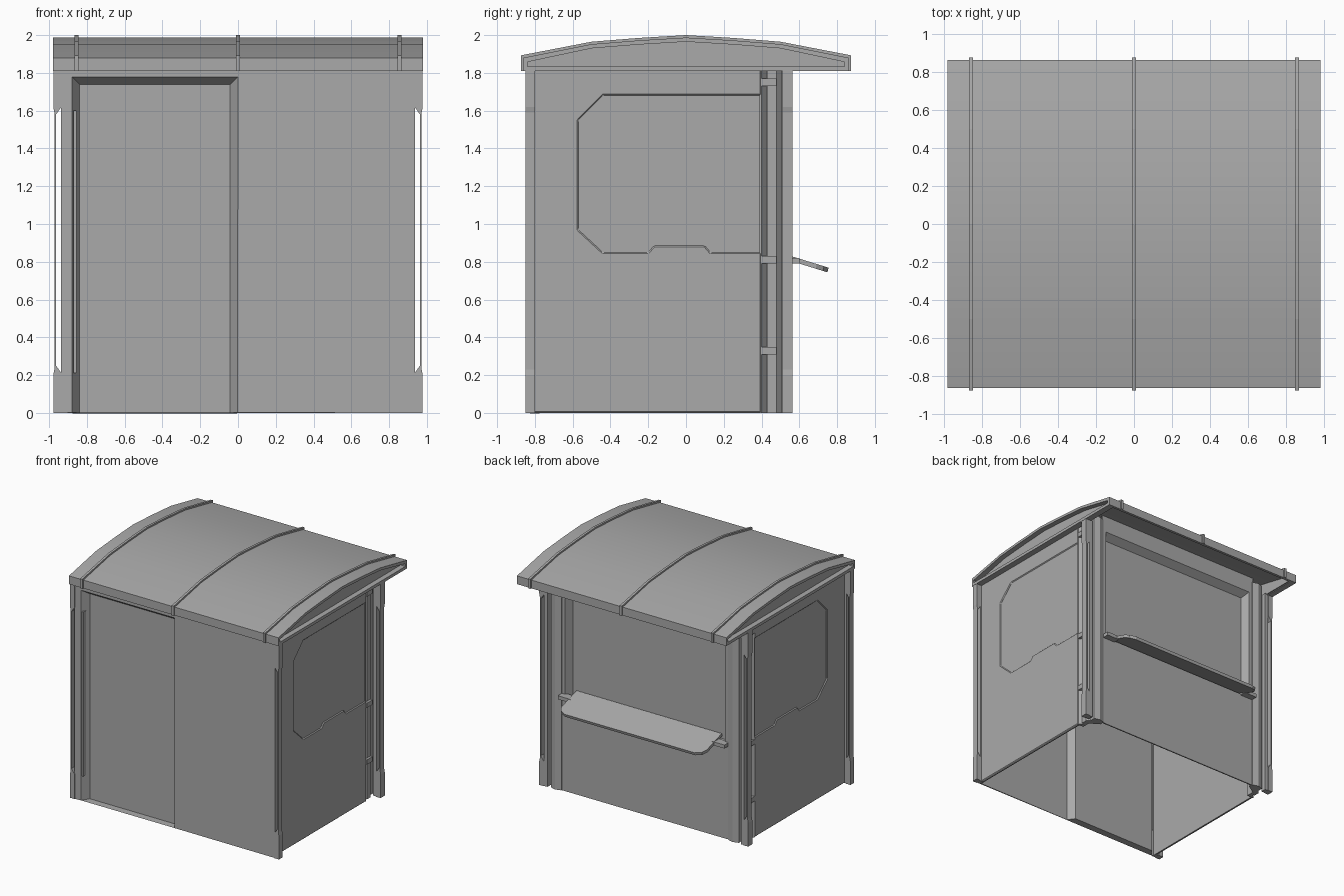
import bpy, bmesh
from mathutils import Vector

if "Cube" in bpy.data.objects:
    bpy.data.objects.remove(bpy.data.objects["Cube"], do_unlink=True)

grey = bpy.data.materials.new("plain_grey")
grey.use_nodes = True
GREY = (0.4, 0.4, 0.4, 1)
grey.diffuse_color = GREY
grey.node_tree.nodes["Principled BSDF"].inputs["Base Color"].default_value = GREY


def finish(name, bm):
    mesh = bpy.data.meshes.new(name)
    bm.to_mesh(mesh)
    bm.free()
    mesh.materials.append(grey)
    ob = bpy.data.objects.new(name, mesh)
    bpy.context.collection.objects.link(ob)
    return ob


def prism(name, points, axis, lo, hi):
    """Extrude a 2D outline along an axis from lo to hi."""
    place = {"x": lambda a, b: (lo, a, b),
             "y": lambda a, b: (a, lo, b),
             "z": lambda a, b: (a, b, lo)}[axis]
    step = Vector([(hi - lo) * (axis == k) for k in "xyz"])
    bm = bmesh.new()
    face = bm.faces.new([bm.verts.new(place(a, b)) for a, b in points])
    out = bmesh.ops.extrude_face_region(bm, geom=[face])
    bmesh.ops.translate(bm, vec=step,
                        verts=[v for v in out["geom"] if isinstance(v, bmesh.types.BMVert)])
    bmesh.ops.recalc_face_normals(bm, faces=bm.faces)
    return finish(name, bm)


def box(name, x, y, z):
    return prism(name, [(x[0], y[0]), (x[1], y[0]), (x[1], y[1]), (x[0], y[1])], "z", *z)


def mirrored(points, side):
    return [(side * a, b) for a, b in points]


def recessed_wall(name, y, depth, outer, hole, inner):
    """Sheet wall with a sloped recess; rectangles are (x0, x1, z0, z1)."""
    bm = bmesh.new()

    def ring(r, at):
        return [bm.verts.new((r[i], at, r[j])) for i, j in ((0, 2), (1, 2), (1, 3), (0, 3))]
    rings = [ring(outer, y), ring(hole, y), ring(inner, y + depth)]
    for a, b in zip(rings, rings[1:]):
        for i in range(4):
            j = (i + 1) % 4
            f = bm.faces.new((a[i], a[j], b[j], b[i]))
            if f.calc_area() < 1e-6:
                bm.faces.remove(f)
    bm.faces.new(rings[2])
    ob = finish(name, bm)
    sheet = ob.modifiers.new("thickness", "SOLIDIFY")
    sheet.thickness = 0.01
    sheet.offset = 0
    return ob


def smooth(ob):
    bpy.ops.object.select_all(action="DESELECT")
    ob.select_set(True)
    bpy.context.view_layer.objects.active = ob
    bpy.ops.object.shade_smooth_by_angle(angle=0.5)


# Front wall with door recess, back wall with window recess
recessed_wall("front_wall_and_door", -0.84, 0.06, (-0.92, 0.92, 0, 1.87),
              (-0.88, 0, 0, 1.78), (-0.84, -0.04, 0, 1.74))
recessed_wall("back_wall_and_window", 0.54, -0.06, (-0.79, 0.79, 0, 1.92),
              (-0.75, 0.75, 0.8, 1.78), (-0.72, 0.72, 0.8, 1.74))
box("door_rail", (-0.87, -0.855), (-0.845, -0.8), (0.21, 1.6))

# Side wall facing: border around a recessed panel with clipped corners
border = [(0.4, 0), (0.4, 0.85), (0.13, 0.85), (0.1, 0.885), (-0.17, 0.885),
          (-0.2, 0.85), (-0.44, 0.85), (-0.57, 0.97), (-0.57, 1.55), (-0.44, 1.68),
          (0.4, 1.68), (0.4, 1.83), (-0.82, 1.83), (-0.82, 0)]

# Corner post handle in x and z, rear pillar footprint in x and y
handle = [(0.935, 0), (0.978, 0), (0.978, 0.2), (0.972, 0.23), (0.972, 1.59), (0.978, 1.62),
          (0.978, 1.82), (0.935, 1.82), (0.935, 1.62), (0.963, 1.58), (0.963, 0.25), (0.935, 0.21)]
pillar = [(0.92, 0.39), (0.92, 0.4), (0.885, 0.43), (0.905, 0.43), (0.905, 0.48), (0.88, 0.505),
          (0.88, 0.55), (0.83, 0.565), (0.78, 0.55), (0.78, 0.51), (0.86, 0.46), (0.86, 0.39)]

# Arched roof section, offset outwards for the ribs
def arch(grow, drop):
    half = [(0.86 + grow, drop), (0.86 + grow, 1.88 + grow), (0.5, 1.952 + grow),
            (0.25, 1.972 + grow), (0, 1.987 + grow)]
    return half + [(-a, b) for a, b in half[-2::-1]]


for side, word in ((1, "left"), (-1, "right")):
    box(word + "_side_panel", sorted((side * 0.9, side * 0.91)), (-0.83, 0.4), (0, 1.85))
    plate = prism(word + "_side_border", border, "x", side * 0.908, side * 0.922)
    bevel = plate.modifiers.new("edge", "BEVEL")
    bevel.width = 0.01
    bevel.segments = 1
    prism(word + "_rear_pillar", mirrored(pillar, side), "z", 0, 1.88)
    for z in (0.31, 0.79, 1.73):
        box(word + "_hinge", sorted((side * 0.88, side * 0.925)), (0.4, 0.48), (z, z + 0.04))
    for place, y0, y1 in (("front", -0.85, -0.8), ("rear", 0.51, 0.565)):
        prism(f"{word}_{place}_handle", mirrored(handle, side), "y", y0, y1)
        box(f"{word}_{place}_post", sorted((side * 0.905, side * 0.937)),
            (y0 + 0.005, y1 - 0.005), (0, 1.82))
    # Recessed gable and the rail below it
    prism(word + "_gable", arch(-0.015, 1.815), "x", side * 0.92, side * 0.935)
    box(word + "_gable_rail", sorted((side * 0.93, side * 0.98)), (-0.86, 0.86), (1.81, 1.835))
    box(word + "_shelf_bracket", sorted((side * 0.66, side * 0.78)), (0.53, 0.6), (0.79, 0.82))

# Roof shell and its three ribs
smooth(prism("roof", arch(0, 1.81) + arch(-0.022, 1.81)[::-1], "x", -0.98, 0.98))
for x in (-0.855, 0, 0.855):
    prism("roof_rib", arch(0.013, 1.81) + arch(-0.01, 1.81)[::-1], "x", x - 0.01, x + 0.01)

# Sloping serving shelf with clipped corners
shelf = prism("serving_shelf", [(-0.68, -0.06), (0.68, -0.06), (0.68, 0.15), (0.66, 0.19),
                                (0.61, 0.215), (-0.61, 0.215), (-0.66, 0.19), (-0.68, 0.15)],
              "z", -0.025, 0)
shelf.location = (0, 0.55, 0.832)
shelf.rotation_euler.x = -0.3
